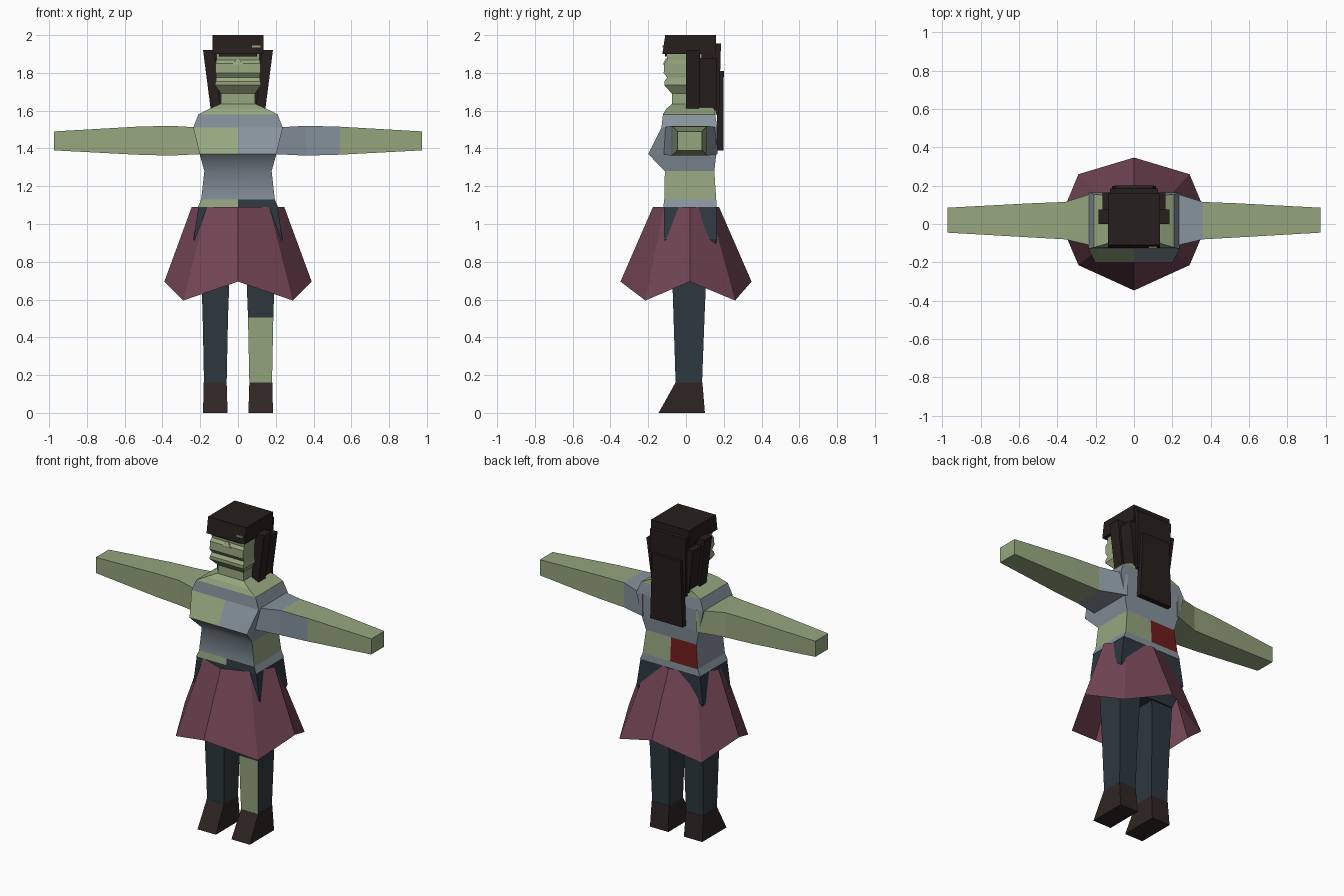
import bpy, bmesh
from mathutils import Vector

cube = bpy.data.objects.get("Cube")
if cube:
    bpy.data.objects.remove(cube, do_unlink=True)


def material(name, rgb):
    m = bpy.data.materials.new(name)
    m.use_nodes = True
    m.diffuse_color = (*rgb, 1)
    m.node_tree.nodes["Principled BSDF"].inputs["Base Color"].default_value = (*rgb, 1)
    return m


MATS = [
    material("green skin", (0.30, 0.38, 0.21)),
    material("grey blue cloth", (0.24, 0.29, 0.34)),
    material("maroon cloth", (0.17, 0.06, 0.09)),
    material("dark blue cloth", (0.027, 0.040, 0.051)),
    material("dark brown hair", (0.019, 0.013, 0.012)),
    material("dark brown leather", (0.028, 0.018, 0.017)),
    material("dark red", (0.16, 0.012, 0.012)),
]
SKIN, SHIRT, SKIRT, PANTS, HAIR, LEATHER, RED = range(len(MATS))


def loft(name, rings, colour, caps=True, soft=None):
    """Skin a stack of equal-length point rings; colour is an index or a rule."""
    bm = bmesh.new()
    rows = [[bm.verts.new(p) for p in ring] for ring in rings]
    n = len(rows[0])
    for low, high in zip(rows, rows[1:]):
        for i in range(n):
            j = (i + 1) % n
            bm.faces.new((low[i], low[j], high[j], high[i]))
    if caps:
        bm.faces.new(rows[0][::-1])
        bm.faces.new(rows[-1])
        bmesh.ops.recalc_face_normals(bm, faces=bm.faces[:])
    bm.normal_update()
    for f in bm.faces:
        c = f.calc_center_median()
        f.material_index = colour(c, f.normal) if callable(colour) else colour
    if soft:
        for f in bm.faces:
            f.smooth = True
        for e in bm.edges:
            e.smooth = soft(e)
    mesh = bpy.data.meshes.new(name)
    bm.to_mesh(mesh)
    bm.free()
    for m in MATS:
        mesh.materials.append(m)
    ob = bpy.data.objects.new(name, mesh)
    bpy.context.collection.objects.link(ob)
    return ob


def rect(z, x0, x1, y0, y1):
    return [Vector(p) for p in ((x0, y0, z), (x1, y0, z), (x1, y1, z), (x0, y1, z))]


def split_rect(z, w, y0, y1):
    a, b, c, d = rect(z, -w, w, y0, y1)
    return [a, (a + b) / 2, b, c, (c + d) / 2, d]


def flip(ring, side):
    return [Vector((p.x * side, p.y, p.z)) for p in ring]


# Torso with patched clothing
def torso_colour(c, n):
    front, back = n.y < -0.5, n.y > 0.5
    if c.z > 1.585:
        return SKIN
    if c.z > 1.37:
        return SKIN if front and c.x < 0 and c.z < 1.5 else SHIRT
    if c.z > 1.28 or c.z < 1.1:
        return SHIRT
    if c.z > 1.13:
        if back:
            return SKIN if c.x > 0 else RED
        return SKIN if n.x > 0.5 else SHIRT
    if front:
        return SKIN if c.x < 0 else PANTS
    return SHIRT


torso_rings = [
    (1.09, 0.212, -0.12, 0.162), (1.13, 0.195, -0.115, 0.16),
    (1.28, 0.178, -0.112, 0.15), (1.37, 0.203, -0.20, 0.16),
    (1.51, 0.237, -0.13, 0.165), (1.58, 0.21, -0.122, 0.155),
    (1.61, 0.15, -0.105, 0.15), (1.635, 0.095, -0.075, 0.11),
]


def belly_fold(e):
    return all(abs(v.co.z - 1.28) < 0.01 and v.co.y < 0 for v in e.verts)


loft("torso", [split_rect(*r) for r in torso_rings], torso_colour, soft=belly_fold)

# Hips and skirt
loft("hips", [rect(0.78, -0.19, 0.19, -0.08, 0.12),
              rect(0.92, -0.235, 0.235, -0.115, 0.165),
              rect(1.09, -0.21, 0.21, -0.117, 0.16)], PANTS)


def skirt_ring(z_corner, z_mid, cx, cy0, cy1, mx, my):
    pts = ((-cx, cy0, z_corner), (0, -my, z_mid), (cx, cy0, z_corner), (mx, 0.02, z_mid),
           (cx, cy1, z_corner), (0, my, z_mid), (-cx, cy1, z_corner), (-mx, 0.02, z_mid))
    return [Vector(p) for p in pts]


loft("skirt", [skirt_ring(0.595, 0.695, 0.29, -0.215, 0.26, 0.39, 0.347),
               skirt_ring(1.09, 1.09, 0.165, -0.115, 0.125, 0.245, 0.175)],
     SKIRT, caps=False)

# Arms, legs and boots for each side
def left_arm_colour(c, n):
    reach = 0.54 if n.y < -0.5 else 0.36
    return SHIRT if c.x < reach else SKIN


def left_leg_colour(c, n):
    return SKIN if n.y < -0.5 and c.z < 0.5 else PANTS


arm_rings = [(0.19, -0.12, 0.168, 1.37, 1.51), (0.36, -0.08, 0.115, 1.362, 1.52),
             (0.54, -0.07, 0.108, 1.367, 1.515), (0.975, -0.045, 0.085, 1.39, 1.49)]
leg_rings = [rect(0.16, 0.06, 0.18, -0.055, 0.085), rect(0.505, 0.053, 0.187, -0.066, 0.098),
             rect(0.85, 0.04, 0.198, -0.077, 0.112)]
boot_rings = [rect(0, 0.055, 0.185, -0.145, 0.10), rect(0.16, 0.06, 0.182, -0.056, 0.087)]

for side, label in ((1, "left"), (-1, "right")):
    arm = [[Vector((x, y, z)) for y, z in ((y0, z0), (y1, z0), (y1, z1), (y0, z1))]
           for x, y0, y1, z0, z1 in arm_rings]
    loft(label + "_arm", [flip(r, side) for r in arm],
         left_arm_colour if side > 0 else SKIN)
    loft(label + "_leg", [flip(r, side) for r in leg_rings],
         left_leg_colour if side > 0 else PANTS)
    loft(label + "_boot", [flip(r, side) for r in boot_rings], LEATHER)
    # Hair locks beside the face
    loft(label + "_front_lock", [flip(rect(1.61, 0.095, 0.145, 0.0, 0.07), side),
                                 flip(rect(1.92, 0.125, 0.185, 0.0, 0.075), side)], HAIR)
    loft(label + "_rear_lock", [flip(rect(1.6, 0.075, 0.13, 0.07, 0.16), side),
                                flip(rect(1.88, 0.10, 0.165, 0.07, 0.165), side)], HAIR)

# Neck and head, with recessed eye and mouth bands
loft("neck", [rect(1.62, -0.092, 0.092, -0.075, 0.09),
              rect(1.72, -0.088, 0.088, -0.072, 0.09)], SKIN)
face_profile = [(1.69, 0.09, -0.075), (1.735, 0.122, -0.115), (1.755, 0.118, -0.115),
                (1.775, 0.115, -0.10), (1.80, 0.118, -0.118), (1.85, 0.118, -0.115),
                (1.868, 0.115, -0.10), (1.95, 0.115, -0.108)]
loft("head", [rect(z, -w, w, y, 0.11) for z, w, y in face_profile], SKIN)
loft("nose", [rect(1.845, -0.03, 0.03, -0.122, -0.1),
              rect(1.875, -0.006, 0.006, -0.108, -0.1)], SKIN)
loft("brow", [rect(1.888, -0.10, 0.10, -0.111, -0.104),
              rect(1.91, -0.10, 0.10, -0.111, -0.104)], HAIR)

# Hair cap and long back hair
loft("hair_cap", [rect(1.9, -0.135, 0.135, -0.125, 0.16),
                  rect(2.0, -0.135, 0.135, -0.11, 0.16)], HAIR)
loft("fringe_gap", [rect(1.935, 0.075, 0.12, -0.124, -0.118),
                    rect(1.945, 0.075, 0.12, -0.124, -0.116)], SKIN)
loft("back_hair_inner", [rect(1.6, -0.095, 0.095, 0.10, 0.16),
                         rect(1.92, -0.13, 0.13, 0.08, 0.16)], HAIR)
loft("back_hair_upper", [rect(1.58, -0.12, 0.12, 0.155, 0.175),
                         rect(1.955, -0.125, 0.125, 0.155, 0.185)], HAIR)
loft("back_hair_long", [rect(1.39, -0.115, 0.115, 0.165, 0.198),
                        rect(1.81, -0.10, 0.10, 0.165, 0.20)], HAIR)
